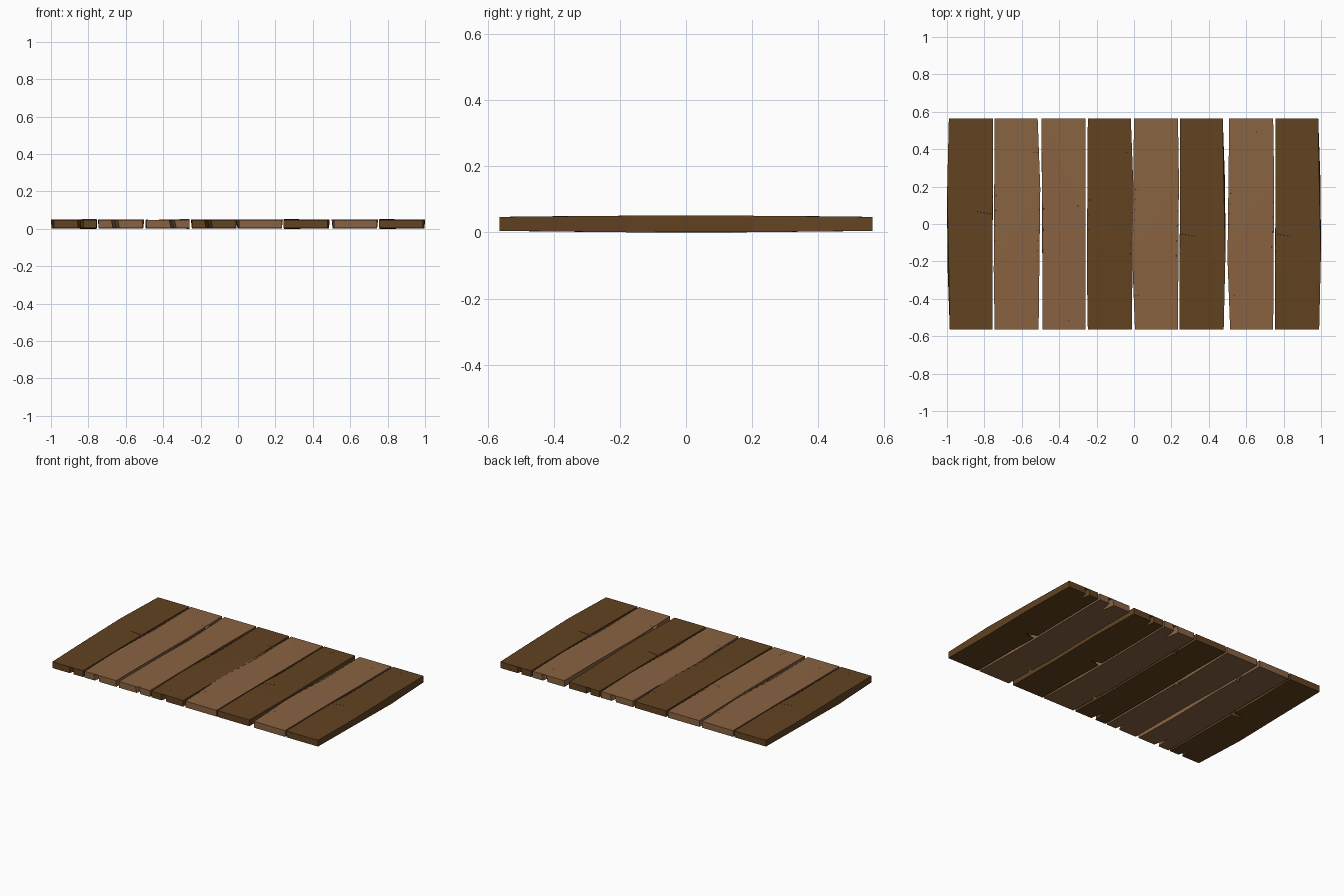
import bpy, bmesh

if "Cube" in bpy.data.objects:
    bpy.data.objects.remove(bpy.data.objects["Cube"])

HALF = 0.565   # half plank length


def material(name, rgb):
    m = bpy.data.materials.new(name)
    m.diffuse_color = (*rgb, 1.0)
    m.use_nodes = True
    m.node_tree.nodes["Principled BSDF"].inputs["Base Color"].default_value = m.diffuse_color
    return m


DARK = material("dark brown wood", (0.122, 0.055, 0.015))
LIGHT = material("light brown wood", (0.248, 0.124, 0.054))


def edge(*pts):
    """Warped long edge: (x, y, sideways shift of the underside)."""
    return [(x, y, x + s, y) for x, y, s in pts]


def end_split(x, width, depth, shift):
    """V split running in from the near end, left to right."""
    return [(x - width / 2, -HALF, x - width / 2 + shift, -HALF),
            (x, -HALF + depth, x + shift, -HALF + depth),
            (x + width / 2, -HALF, x + width / 2 + shift, -HALF)]


def side_split(x, low, high, tip, b_low, b_high, b_tip):
    """Slanted V split in the right edge, with its own opening below."""
    return [(x, low, x, b_low), (*tip, *b_tip), (x, high, x, b_high)]


# Three plank shapes, each outlined counter-clockwise from the far left corner
SHAPES = {
    "straight": edge((-.1175, HALF, 0), (-.1265, .18, .008), (-.1185, -.2, -.007), (-.1125, -HALF, 0))
    + end_split(.03, .03, .07, .002)
    + edge((.1155, -HALF, 0), (.108, -.1, .008))
    + side_split(.117, .053, .09, (.036, .066), .008, .045, (.04, .03))
    + edge((.118, .25, -.006), (.1175, HALF, 0)),
    "bowed": edge((-.117, HALF, 0), (-.107, .2, -.006), (-.122, -.25, .006), (-.117, -HALF, 0))
    + end_split(-.032, .034, .105, .008)
    + edge((.118, -HALF, 0), (.108, -.2, .006), (.127, .19, -.006))
    + side_split(.116, .385, .44, (.085, .38), .35, .385, (.09, .345))
    + edge((.113, HALF, 0)),
    "cracked": edge((-.121, HALF, 0), (-.106, .19, -.012), (-.114, -.14, .004), (-.114, -HALF, 0))
    + end_split(.02, .028, .075, .01)
    + edge((.114, -HALF, 0))
    + side_split(.116, .015, .082, (.04, .108), .08, .1, (.085, .1))
    + edge((.104, .19, .006), (.114, HALF, 0)),
}


def plank(name, shape, cx, mat, turned):
    s = -1 if turned else 1
    bm = bmesh.new()
    top, low = [], []
    for x, y, bx, by in SHAPES[shape]:
        bulge = 1 - (y / HALF) ** 2
        top.append(bm.verts.new((cx + s * x, s * y, .047 + .004 * bulge)))
        low.append(bm.verts.new((cx + s * bx, s * by, .005 - .005 * bulge)))
    caps = [bm.faces.new(top), bm.faces.new(low[::-1])]
    n = len(top)
    for i in range(n):
        j = (i + 1) % n
        bm.faces.new((top[i], low[i], low[j], top[j]))
    bmesh.ops.triangulate(bm, faces=caps, ngon_method='EAR_CLIP')
    bmesh.ops.recalc_face_normals(bm, faces=bm.faces)
    me = bpy.data.meshes.new(name)
    bm.to_mesh(me)
    bm.free()
    me.materials.append(mat)
    ob = bpy.data.objects.new(name, me)
    bpy.context.collection.objects.link(ob)


# Eight planks side by side, some turned end for end
LAYOUT = [("straight", -.8725, DARK, False), ("bowed", -.628, LIGHT, False),
          ("cracked", -.374, LIGHT, False), ("bowed", -.130, DARK, False),
          ("bowed", .118, LIGHT, True), ("straight", .362, DARK, True),
          ("bowed", .627, LIGHT, True), ("straight", .8725, DARK, True)]
for i, (shape, cx, mat, turned) in enumerate(LAYOUT):
    plank(f"floor_plank_{i + 1}", shape, cx, mat, turned)
